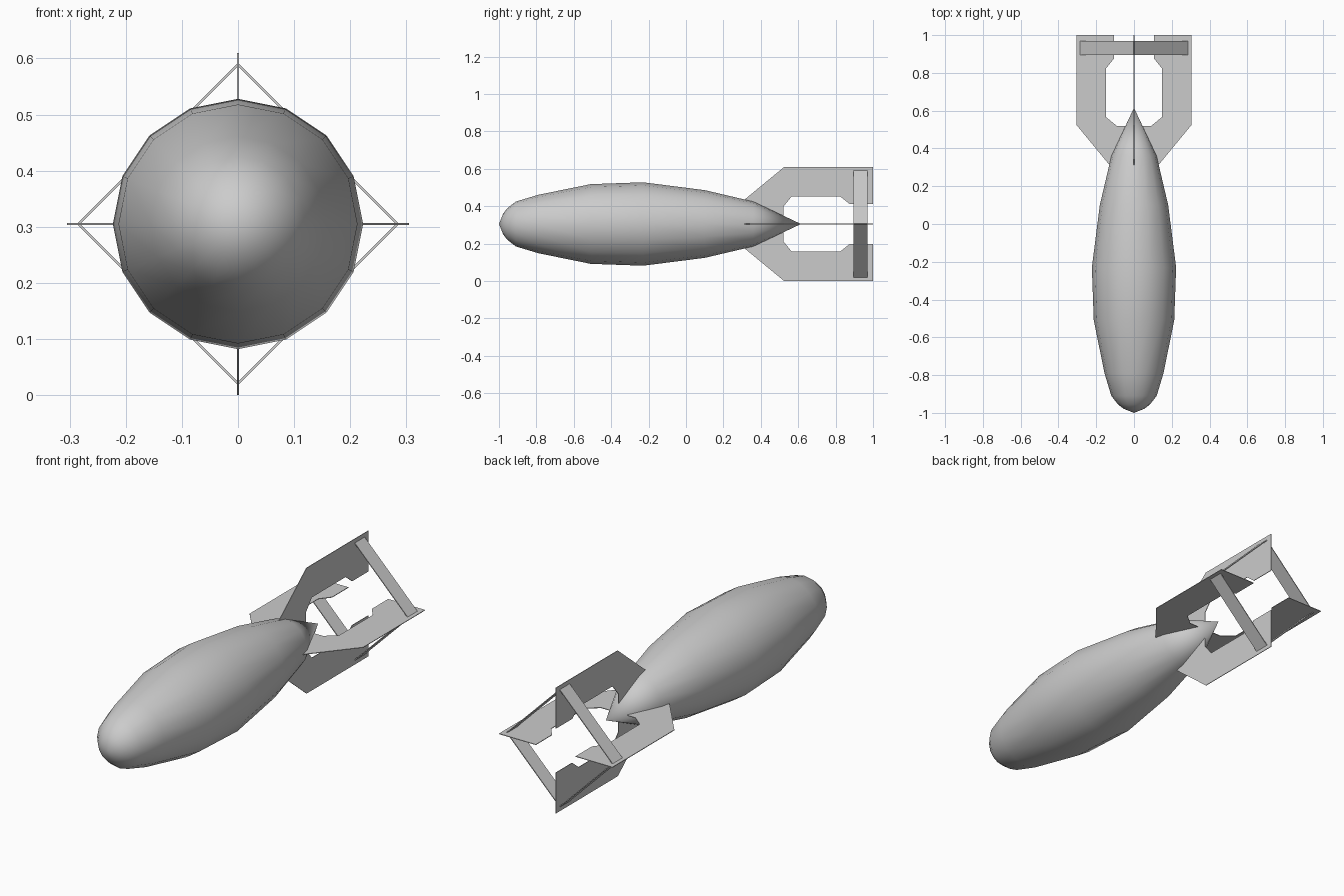
import bpy, bmesh
from math import sin, cos, pi
from mathutils import Matrix, Vector

if "Cube" in bpy.data.objects:
    bpy.data.objects.remove(bpy.data.objects["Cube"])

AXIS_Z = 0.305
SIDES = 16


def finish(bm, name, smooth=False):
    bmesh.ops.recalc_face_normals(bm, faces=bm.faces)
    for f in bm.faces:
        f.smooth = smooth
    me = bpy.data.meshes.new(name)
    bm.to_mesh(me)
    bm.free()
    ob = bpy.data.objects.new(name, me)
    ob.location.z = AXIS_Z
    bpy.context.collection.objects.link(ob)
    return ob


def plate(name, points, thickness, angle):
    """Thin plate from (radius, y) points, turned about the long axis."""
    bm = bmesh.new()
    lower = [bm.verts.new((r, y, -thickness / 2)) for r, y in points]
    face = bm.faces.new(lower)
    ext = bmesh.ops.extrude_face_region(bm, geom=[face])
    up = [g for g in ext["geom"] if isinstance(g, bmesh.types.BMVert)]
    bmesh.ops.translate(bm, vec=(0, 0, thickness), verts=up)
    bm.transform(Matrix.Rotation(angle, 4, 'Y'))
    return finish(bm, name)


# Streamlined body, turned around the y axis
profile = [(-0.978, 0.055), (-0.955, 0.085), (-0.91, 0.12), (-0.79, 0.156),
           (-0.51, 0.213), (-0.23, 0.223), (0.10, 0.181), (0.36, 0.12)]
bm = bmesh.new()
nose = bm.verts.new((0, -1.0, 0))
tail = bm.verts.new((0, 0.615, 0))
rings = [[bm.verts.new((r * sin(2 * pi * i / SIDES), y, r * cos(2 * pi * i / SIDES)))
          for i in range(SIDES)] for y, r in profile]
for i in range(SIDES):
    j = (i + 1) % SIDES
    bm.faces.new((nose, rings[0][i], rings[0][j]))
    bm.faces.new((tail, rings[-1][j], rings[-1][i]))
    for a, b in zip(rings, rings[1:]):
        bm.faces.new((a[i], b[i], b[j], a[j]))
finish(bm, "body", smooth=True)

# Four tail fins with a chamfered cut-out behind the body
fin = [(0.128, 0.31), (0.305, 0.525), (0.305, 1.0), (0.107, 1.0), (0.107, 0.875),
       (0.147, 0.825), (0.147, 0.565), (0.092, 0.52), (0.035, 0.52), (0.10, 0.37)]
for k in range(4):
    plate(f"tail_fin_{k + 1}", fin, 0.003, k * pi / 2)

# Diamond of brace strips joining the fins
bm = bmesh.new()
loops = [[bm.verts.new((r * sin(k * pi / 2), y, r * cos(k * pi / 2))) for k in range(4)]
         for r, y in ((0.287, 0.895), (0.287, 0.97), (0.281, 0.97), (0.281, 0.895))]
for a, b in zip(loops, loops[1:] + loops[:1]):
    for k in range(4):
        n = (k + 1) % 4
        bm.faces.new((a[k], b[k], b[n], a[n]))
finish(bm, "fin_brace")
